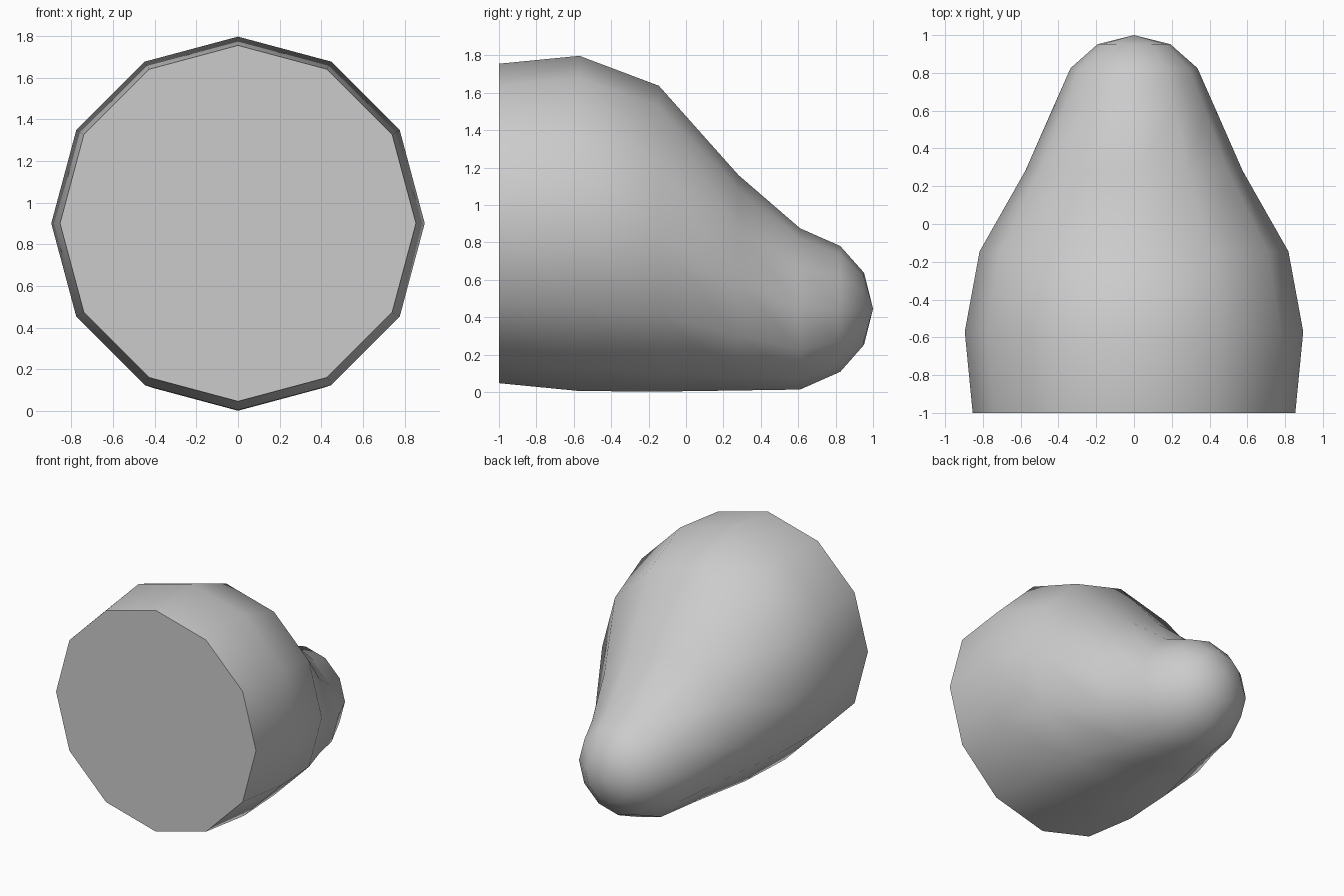
import bpy, bmesh
from math import sin, cos, pi, radians

if "Cube" in bpy.data.objects:
    bpy.data.objects.remove(bpy.data.objects["Cube"])

SIDES = 12
# y position, bottom z, top z of each round cross-section
SECTIONS = [(-1.0, 0.047, 1.755), (-0.57, 0.005, 1.797), (-0.145, 0.002, 1.637),
            (0.28, 0.008, 1.16), (0.61, 0.013, 0.875), (0.825, 0.108, 0.78),
            (0.952, 0.252, 0.637)]
TIP = (0, 1.0, 0.445)

bm = bmesh.new()

# Rings along the body
rings = []
for y, low, high in SECTIONS:
    r, zc = (high - low) / 2, (high + low) / 2
    rings.append([bm.verts.new((r * sin(2 * pi * i / SIDES), y, zc + r * cos(2 * pi * i / SIDES)))
                  for i in range(SIDES)])

# Skin between rings, rounded tip and flat front cap
tip = bm.verts.new(TIP)
for i in range(SIDES):
    j = (i + 1) % SIDES
    for a, b in zip(rings, rings[1:]):
        bm.faces.new((a[i], a[j], b[j], b[i]))
    bm.faces.new((rings[-1][i], rings[-1][j], tip))
bm.faces.new(rings[0])
bmesh.ops.recalc_face_normals(bm, faces=bm.faces)

mesh = bpy.data.meshes.new("snout")
bm.to_mesh(mesh)
bm.free()
snout = bpy.data.objects.new("snout", mesh)
bpy.context.collection.objects.link(snout)

# Smooth body with a crisp cap edge
bpy.context.view_layer.objects.active = snout
snout.select_set(True)
bpy.ops.object.shade_smooth_by_angle(angle=radians(60))
